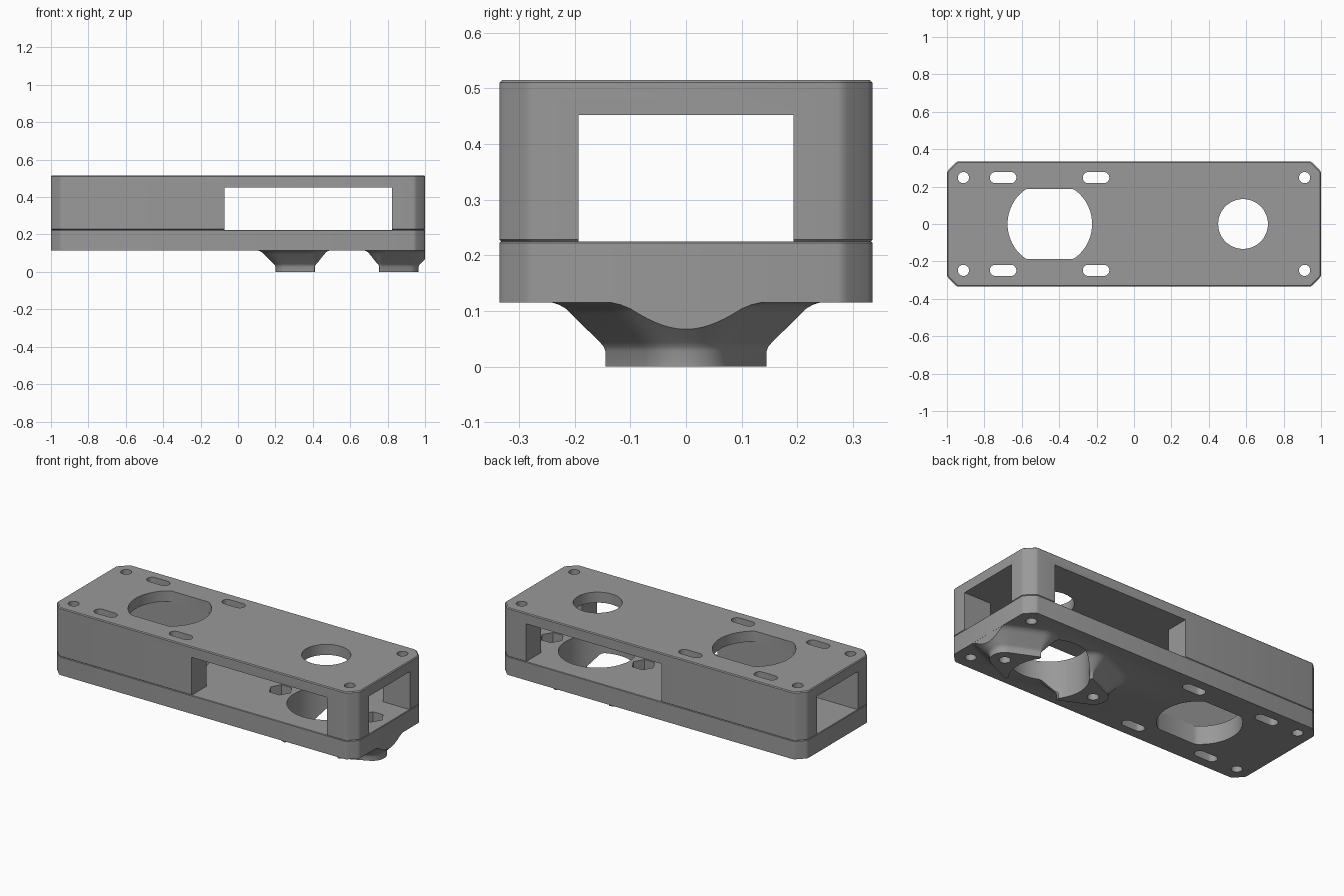
import bpy, bmesh, math
from math import cos, sin, pi, tau

if "Cube" in bpy.data.objects:
    bpy.data.objects.remove(bpy.data.objects["Cube"])

grey = bpy.data.materials.new("grey_plastic")
grey.diffuse_color = (0.32, 0.32, 0.32, 1)
grey.use_nodes = True
grey.node_tree.nodes["Principled BSDF"].inputs["Base Color"].default_value = grey.diffuse_color

BORE_X = 0.583          # centre of the round bore and the two feet
NUT_OFFSET = 0.302      # distance of each screw from that centre


def loft(name, layers):
    """Closed solid from equal-length outlines stacked in z."""
    bm = bmesh.new()
    rings = [[bm.verts.new((x, y, z)) for x, y in pts] for pts, z in layers]
    n = len(rings[0])
    for a, b in zip(rings, rings[1:]):
        for i in range(n):
            j = (i + 1) % n
            bm.faces.new((a[i], a[j], b[j], b[i]))
    bm.faces.new(rings[0][::-1])
    bm.faces.new(rings[-1])
    bmesh.ops.recalc_face_normals(bm, faces=bm.faces)
    me = bpy.data.meshes.new(name)
    bm.to_mesh(me)
    bm.free()
    ob = bpy.data.objects.new(name, me)
    bpy.context.collection.objects.link(ob)
    me.materials.append(grey)
    return ob


def prism(pts, z0, z1):
    return loft("cutter", [(pts, z0), (pts, z1)])


def rect(x0, x1, y0, y1):
    return [(x0, y0), (x1, y0), (x1, y1), (x0, y1)]


def circle(x, y, r, n=48):
    return [(x + r * cos(tau * i / n), y + r * sin(tau * i / n)) for i in range(n)]


def hull(discs, n=96):
    """Convex outline around discs given as (x, y, radius)."""
    pts = []
    for i in range(n):
        c, s = cos(tau * (i + .5) / n), sin(tau * (i + .5) / n)
        x, y, r = max(discs, key=lambda d: d[0] * c + d[1] * s + d[2])
        pts.append((x + r * c, y + r * s))
    return pts


def combine(ob, tool, op='DIFFERENCE'):
    m = ob.modifiers.new(op.lower(), 'BOOLEAN')
    m.operation, m.solver, m.object = op, 'EXACT', tool
    bpy.context.view_layer.objects.active = ob
    bpy.ops.object.modifier_apply(modifier=m.name)
    bpy.data.objects.remove(tool, do_unlink=True)


def outline(inset=0.0):
    """Body plan with softened, chamfered corners."""
    q = [(1, 0.272), (0.998, 0.281), (0.991, 0.29), (0.955, 0.326),
         (0.946, 0.333), (0.937, 0.335)]
    pts = q + [(-x, y) for x, y in q[::-1]]
    pts += [(-x, -y) for x, y in q] + [(x, -y) for x, y in q[::-1]]
    return [(x * (1 - inset), y * (1 - inset / 0.335)) for x, y in pts]


def body(name, z0, z1, e0, e1):
    return loft(name, [(outline(e0), z0), (outline(), z0 + max(e0, .001)),
                       (outline(), z1 - max(e1, .001)), (outline(e1), z1)])


# Upper housing with lengthwise tunnel and side window
housing = body("upper_housing", 0.225, 0.515, 0.003, 0.005)
combine(housing, prism(rect(-1.2, 1.2, -0.193, 0.193), 0.1, 0.452))
combine(housing, prism(rect(-0.073, 0.823, -0.5, 0.5), 0.1, 0.452))
combine(housing, prism(circle(BORE_X, 0, 0.133, 64), 0.4, 0.6))

# Lower plate
plate = body("lower_plate", 0.115, 0.225, 0, 0.003)

# Two flared screw feet
profile = [(0, 0), (0.028, 0), (0.036, 0.003), (0.044, 0.010), (0.095, 0.062),
           (0.104, 0.071), (0.111, 0.083), (0.115, 0.096), (0.13, 0.096)]
for s in (-1, 1):
    layers = []
    for z, d in profile:
        discs = [(BORE_X + s * NUT_OFFSET, 0, 0.081 + d),
                 (BORE_X + s * 0.178, 0.139, 0.006 + d),
                 (BORE_X + s * 0.178, -0.139, 0.006 + d)]
        layers.append((hull(discs), z))
    foot = loft("foot", layers)
    combine(foot, prism(rect(0.9995, 1.5, -0.5, 0.5), -0.2, 0.3))
    combine(plate, foot, 'UNION')

# Bore between the feet
combine(plate, prism(circle(BORE_X, 0, 0.213, 72), -0.1, 0.4))

# Screw holes and hexagonal nut pockets
for s in (-1, 1):
    x = BORE_X + s * NUT_OFFSET
    combine(plate, prism(circle(x, 0, 0.031, 32), -0.1, 0.4))
    combine(plate, prism(circle(x, 0, 0.066, 6), 0.165, 0.4))

# Holes shared by both parts: large flat-sided opening, slots, corner holes
opening = [(x, max(-0.188, min(0.188, y))) for x, y in circle(-0.45, 0, 0.226, 80)]
opening = [p for i, p in enumerate(opening)
           if abs(p[1]) < 0.188 or abs(opening[i - 1][1]) < 0.188
           or abs(opening[(i + 1) % 80][1]) < 0.188]
shared = [opening]
for y in (-0.248, 0.248):
    shared += [circle(x, y, 0.03, 32) for x in (-0.912, 0.912)]
    shared += [hull([(x - 0.041, y, 0.03), (x + 0.041, y, 0.03)], 40)
               for x in (-0.70, -0.203)]
for part in (housing, plate):
    for pts in shared:
        combine(part, prism(pts, -0.1, 0.7))

# Smooth curved faces, keep edges sharp
for part in (housing, plate):
    bpy.ops.object.select_all(action='DESELECT')
    part.select_set(True)
    bpy.context.view_layer.objects.active = part
    bpy.ops.object.shade_smooth_by_angle(angle=math.radians(30))
